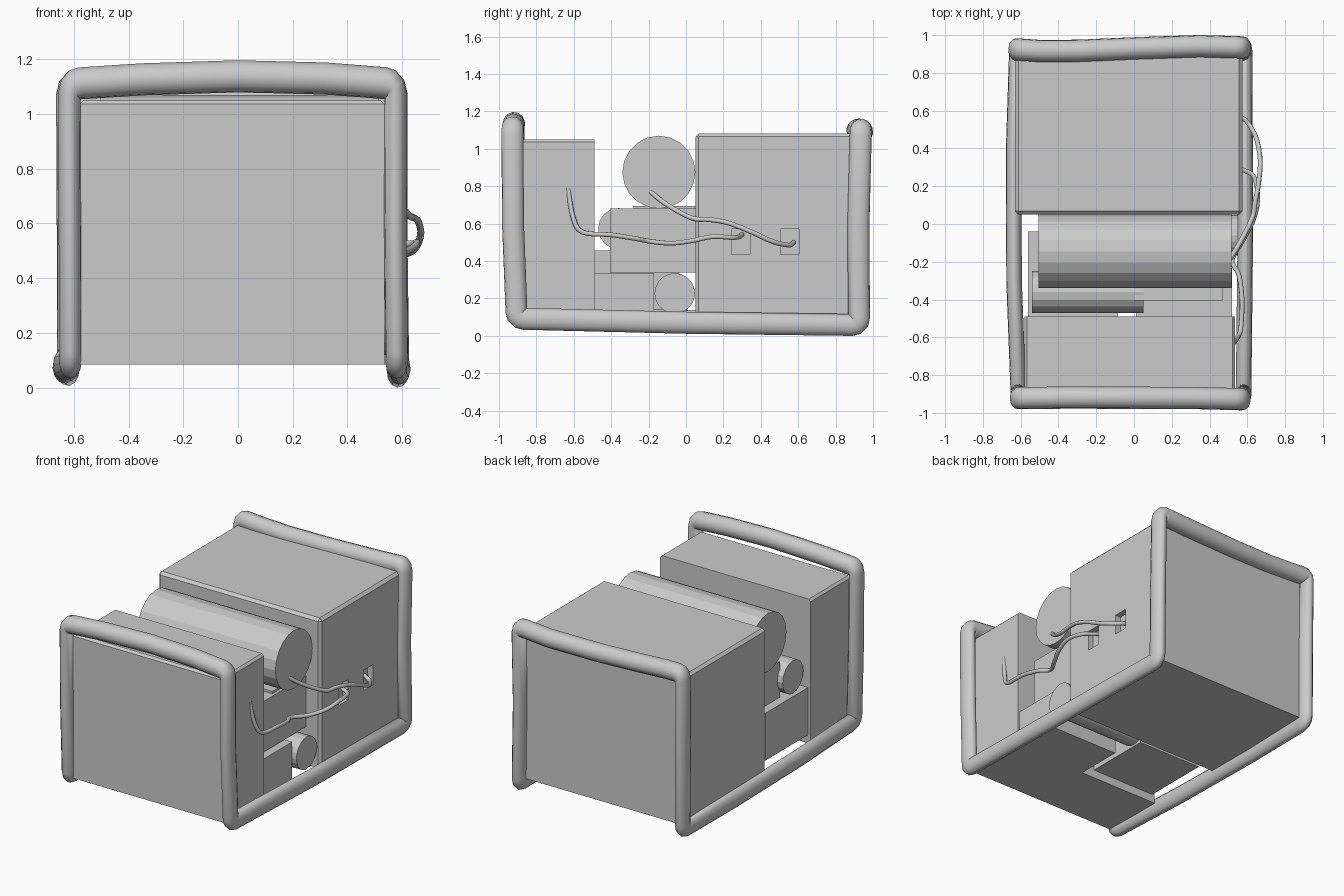
import bpy, math
from mathutils import Vector

if "Cube" in bpy.data.objects:
    bpy.data.objects.remove(bpy.data.objects["Cube"])


def box(name, x0, x1, y0, y1, z0, z1, bevel=0, uprights=True):
    """Box; with bevel, chamfer the top edges (not the rear one) and optionally the front uprights."""
    bpy.ops.mesh.primitive_cube_add(size=1, location=((x0 + x1) / 2, (y0 + y1) / 2, (z0 + z1) / 2))
    ob = bpy.context.object
    ob.name = name
    ob.scale = (x1 - x0, y1 - y0, z1 - z0)
    bpy.ops.object.transform_apply(location=False, rotation=False, scale=True)
    if bevel:
        me = ob.data
        weights = me.attributes.new("bevel_weight_edge", 'FLOAT', 'EDGE')
        for e in me.edges:
            mid = (me.vertices[e.vertices[0]].co + me.vertices[e.vertices[1]].co) / 2
            soft = mid.y < 0.01 and (mid.z > 0.01 or (uprights and abs(mid.z) < 0.01))
            weights.data[e.index].value = 1 if soft else 0
        mod = ob.modifiers.new("edge_chamfer", 'BEVEL')
        mod.limit_method = 'WEIGHT'
        mod.width = bevel
        mod.segments = 1
    return ob


def drum(name, x0, x1, y, z, r, sides=20):
    bpy.ops.mesh.primitive_cylinder_add(vertices=sides, radius=r, depth=x1 - x0,
                                        location=((x0 + x1) / 2, y, z),
                                        rotation=(0, math.pi / 2, 0))
    bpy.context.object.name = name


def tube(name, pts, r, closed=False, res=4, squash=1):
    """Tube along a path; squash narrows its section along x."""
    cu = bpy.data.curves.new(name, 'CURVE')
    cu.dimensions = '3D'
    cu.bevel_depth = r
    cu.bevel_resolution = res
    cu.use_fill_caps = True
    sp = cu.splines.new('POLY')
    sp.points.add(len(pts) - 1)
    for p, co in zip(sp.points, pts):
        p.co = (co[0] / squash, co[1], co[2], 1)
    sp.use_cyclic_u = closed
    sp.use_smooth = True
    ob = bpy.data.objects.new(name, cu)
    ob.scale.x = squash
    bpy.context.collection.objects.link(ob)


def rounded(pts, rad, steps=3):
    """Round every sharp corner of a closed path."""
    out = []
    n = len(pts)
    for i in range(n):
        a, b, c = (Vector(pts[(i + k) % n]) for k in (-1, 0, 1))
        u, v = (a - b).normalized(), (c - b).normalized()
        if u.dot(v) < -0.8:
            out.append(b)
            continue
        p, q = b + u * rad, b + v * rad
        for s in range(steps + 1):
            t = s / steps
            out.append(p * (1 - t) ** 2 + b * 2 * t * (1 - t) + q * t * t)
    return out


def smooth_path(pts, steps=5):
    """Catmull-Rom path through the points."""
    p = [Vector(pts[0])] + [Vector(q) for q in pts] + [Vector(pts[-1])]
    out = []
    for i in range(1, len(p) - 2):
        a, b, c, d = p[i - 1:i + 3]
        for s in range(steps):
            t = s / steps
            out.append(0.5 * (2 * b + (c - a) * t + (2 * a - 5 * b + 4 * c - d) * t * t
                              + (3 * b - a - 3 * c + d) * t ** 3))
    return out + [p[-1]]


# Hand-bent tubular frame: front hoop, bottom rails and back hoop in one loop
frame = [(-0.617, -0.922, 1.11), (-0.35, -0.919, 1.127), (0, -0.92, 1.138), (0.32, -0.921, 1.13),
         (0.577, -0.928, 1.11),
         (0.575, -0.925, 0.6), (0.58, -0.905, 0.092), (0.59, 0, 0.07), (0.585, 0.925, 0.058),
         (0.578, 0.922, 0.6), (0.58, 0.935, 1.105),
         (0.35, 0.942, 1.09), (0, 0.93, 1.085), (-0.3, 0.917, 1.09), (-0.5, 0.916, 1.1),
         (-0.625, 0.925, 1.105),
         (-0.622, 0.92, 0.6), (-0.62, 0.92, 0.064), (-0.637, 0.4, 0.075), (-0.635, -0.3, 0.085),
         (-0.612, -0.905, 0.092), (-0.615, -0.92, 0.6)]
tube("frame", rounded(frame, 0.04), 0.059, closed=True, squash=0.7)

# Main housings
back_housing = box("back_housing", -0.63, 0.575, 0.05, 0.91, 0.085, 1.083, 0.018)
box("front_housing", -0.58, 0.535, -0.92, -0.49, 0.085, 1.05, 0.014, uprights=False)

# Recessed sockets in the right side of the back housing
for i, y in enumerate((0.292, 0.555)):
    cutter = box(f"socket_cutter_{i + 1}", 0.535, 0.65, y - 0.05, y + 0.05, 0.435, 0.57)
    cutter.hide_render = True
    cutter.hide_viewport = True
    mod = back_housing.modifiers.new(f"socket_{i + 1}", 'BOOLEAN')
    mod.object = cutter
    mod.solver = 'EXACT'

# Machinery between the housings
box("left_lower_block", -0.56, -0.085, -0.49, -0.04, 0.14, 0.457)
box("right_lower_block", 0.01, 0.52, -0.49, -0.17, 0.085, 0.335)
box("engine_block", 0.0, 0.47, -0.405, 0.05, 0.34, 0.68)
box("tank_support", -0.5, 0.45, -0.28, 0.05, 0.457, 0.695)
drum("tank", -0.505, 0.515, -0.145, 0.875, 0.195)
drum("middle_cylinder", -0.54, 0.05, -0.36, 0.573, 0.11, 16)
drum("lower_cylinder", -0.05, 0.55, -0.06, 0.227, 0.108)

# Cables running to the sockets
tube("front_cable", smooth_path([
    (0.525, -0.63, 0.79), (0.545, -0.605, 0.64), (0.565, -0.555, 0.555), (0.572, -0.4, 0.54),
    (0.555, -0.27, 0.52), (0.52, -0.19, 0.505), (0.58, -0.08, 0.495), (0.635, 0.03, 0.508),
    (0.655, 0.14, 0.53), (0.635, 0.25, 0.525), (0.58, 0.285, 0.53), (0.53, 0.3, 0.542)]), 0.013, res=2)
tube("tank_cable", smooth_path([
    (0.505, -0.19, 0.77), (0.56, -0.1, 0.70), (0.625, 0.03, 0.63), (0.642, 0.12, 0.622),
    (0.66, 0.22, 0.605), (0.668, 0.34, 0.56), (0.645, 0.46, 0.505), (0.59, 0.55, 0.485),
    (0.53, 0.575, 0.5)]), 0.013, res=2)
